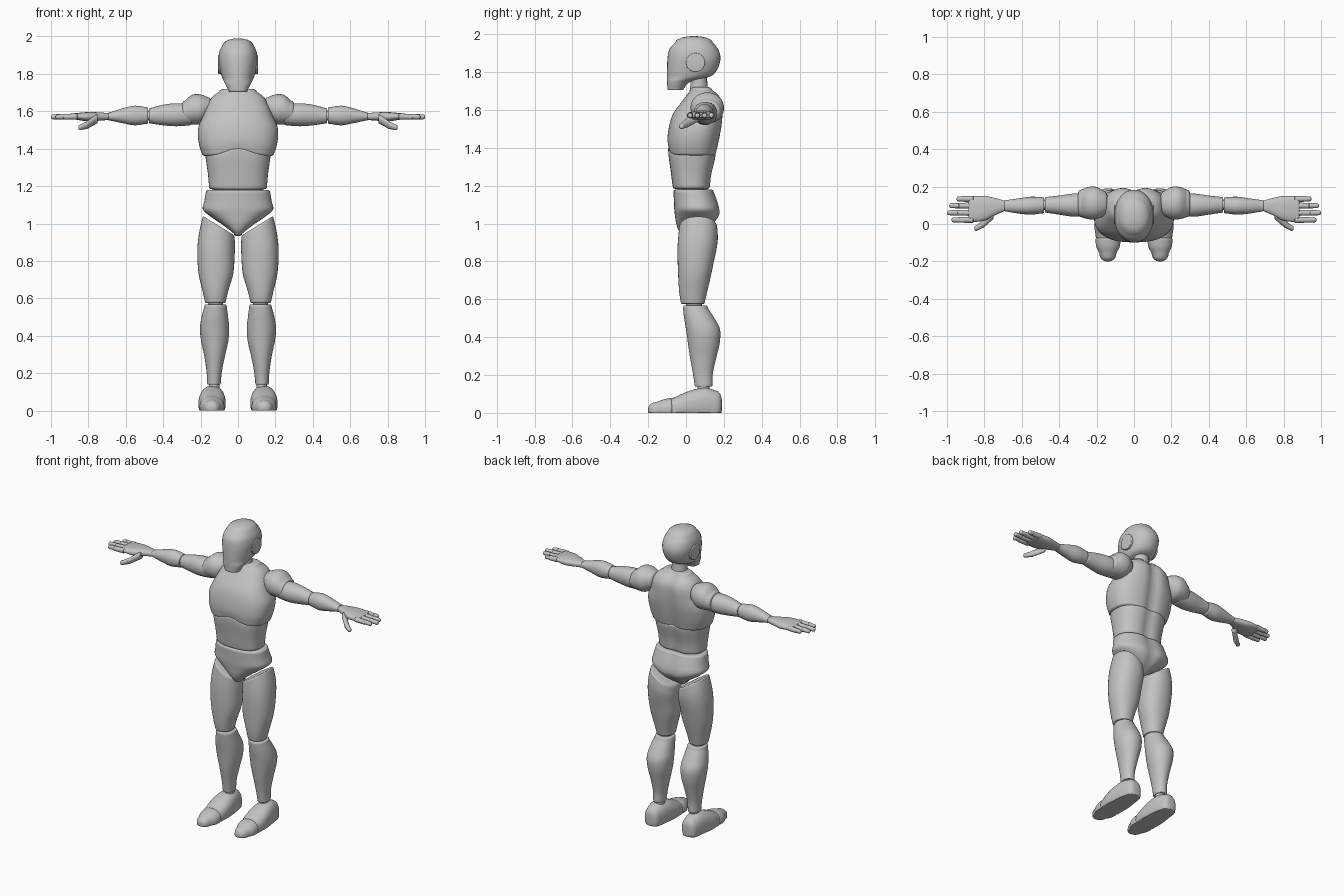
import bpy, bmesh, math
from mathutils import Vector

grey = bpy.data.materials.new("matte_grey")
grey.diffuse_color = (0.55, 0.55, 0.55, 1)
AXES = {'X': (0, 1, 2), 'Y': (1, 0, 2), 'Z': (2, 0, 1)}


def spline(p0, p1, p2, p3, t):
    return [0.5 * (2*b + (c - a)*t + (2*a - 5*b + 4*c - d)*t*t + (3*b - a - 3*c + d)*t**3)
            for a, b, c, d in zip(p0, p1, p2, p3)]


def loft(name, axis, rows, power=2.2, ends=((0.012, 0.12), (0.012, 0.12)),
         deform=None, side=1, sides=36, steps=4):
    """Smooth skin through rows (position, min a, max a, min b, max b).
    ends: (bulge height, inward share) of the rounding at both ends."""
    pad = [rows[0]] + list(rows) + [rows[-1]]
    path = [spline(*pad[i:i + 4], k / steps)
            for i in range(len(rows) - 1) for k in range(steps)] + [list(rows[-1])]

    def cap(row, direction, height, share):
        out = []
        for deg in (25, 50, 70, 85):
            a = math.radians(deg)
            f = 1 - share * (1 - math.cos(a))
            ca, cb = (row[1] + row[2]) / 2, (row[3] + row[4]) / 2
            out.append([row[0] + direction * height * math.sin(a)]
                       + [ca + (v - ca) * f for v in row[1:3]]
                       + [cb + (v - cb) * f for v in row[3:5]])
        return out
    d = 1 if rows[-1][0] > rows[0][0] else -1
    path = cap(path[0], -d, *ends[0])[::-1] + path + cap(path[-1], d, *ends[1])
    bm = bmesh.new()
    rings = []
    for pos, a0, a1, b0, b1 in path:
        ring = []
        for k in range(sides):
            t = 2 * math.pi * k / sides
            c, s = math.cos(t), math.sin(t)
            co = Vector()
            co[AXES[axis][0]] = pos
            co[AXES[axis][1]] = (a0 + a1)/2 + (a1 - a0)/2 * math.copysign(abs(c)**(2/power), c)
            co[AXES[axis][2]] = (b0 + b1)/2 + (b1 - b0)/2 * math.copysign(abs(s)**(2/power), s)
            if deform:
                deform(co)
            co.x *= side
            ring.append(bm.verts.new(co))
        rings.append(ring)
    for r, q in zip(rings, rings[1:]):
        for k in range(sides):
            n = (k + 1) % sides
            bm.faces.new((r[k], r[n], q[n], q[k]))
    bm.faces.new(rings[0])
    bm.faces.new(rings[-1])
    bmesh.ops.recalc_face_normals(bm, faces=bm.faces)
    mesh = bpy.data.meshes.new(name)
    bm.to_mesh(mesh)
    bm.free()
    mesh.materials.append(grey)
    ob = bpy.data.objects.new(name, mesh)
    bpy.context.collection.objects.link(ob)
    bpy.ops.object.select_all(action='DESELECT')
    ob.select_set(True)
    bpy.context.view_layer.objects.active = ob
    bpy.ops.object.shade_smooth_by_angle(angle=math.radians(45))
    return ob


def sym(z, w, y0, y1):
    return (z, -w, w, y0, y1)


def spine_groove(co, depth):
    if co.y > 0.05:
        co.y -= depth * math.exp(-(co.x / 0.035)**2)


def arch(co, z_from, z_to):
    """Lift the front middle of the rib line."""
    f = min(max((co.z - z_from) / (z_to - z_from), 0), 1)
    if co.y < 0.04:
        co.z += 0.035 * f * math.exp(-(co.x / 0.085)**2) * min((0.04 - co.y) / 0.08, 1)


def chest_shape(co):
    spine_groove(co, 0.02)
    arch(co, 1.50, 1.36)


def belly_shape(co):
    spine_groove(co, 0.014)
    arch(co, 1.22, 1.36)


ROUND = (0.03, 1.0)
FLAT = (0.012, 0.12)

# Head and neck
loft("head", 'Z', [sym(1.712, .052, -.098, -.012), sym(1.75, .07, -.100, .025),
                   sym(1.775, .083, -.100, .125), sym(1.81, .094, -.100, .163),
                   sym(1.87, .104, -.098, .182), sym(1.92, .099, -.088, .170),
                   sym(1.955, .082, -.058, .142)],
     2.2, ((0.008, 0.15), (0.035, 1.0)))
loft("neck", 'Z', [sym(1.66, .06, .01, .13), sym(1.72, .05, .022, .115),
                   sym(1.80, .046, .025, .11)], 2)

# Torso
loft("chest", 'Z', [sym(1.372, .192, -.092, .162), sym(1.43, .210, -.098, .175),
                    sym(1.51, .213, -.090, .190), sym(1.58, .185, -.068, .197),
                    sym(1.64, .160, -.025, .195), sym(1.68, .135, .005, .175),
                    sym(1.705, .10, .025, .145)],
     2.5, (FLAT, (0.015, 0.3)), chest_shape, sides=64)
loft("abdomen", 'Z', [sym(1.195, .155, -.070, .130), sym(1.26, .160, -.080, .138),
                      sym(1.33, .170, -.092, .155), sym(1.36, .174, -.094, .160)],
     2.5, (FLAT, FLAT), belly_shape, sides=64)
loft("waist_core", 'Z', [sym(1.13, .13, -.045, .11), sym(1.22, .13, -.045, .11)], 2.3)
loft("pelvis", 'Z', [sym(1.168, .172, -.066, .150), sym(1.12, .180, -.064, .168),
                     sym(1.075, .188, -.062, .180), sym(1.04, .150, -.058, .178),
                     sym(1.00, .092, -.052, .150), sym(.965, .045, -.040, .105),
                     sym(.945, .022, -.025, .075)],
     2.3, (FLAT, (0.012, 0.8)), lambda co: spine_groove(co, 0.012), sides=48)


def thigh_slope(co):
    """Slant the thigh top down toward the crotch."""
    f = min(max((co.z - 0.80) / 0.22, 0), 1)
    co.z -= f * 0.62 * max(0.19 - co.x, 0)


def sole(co):
    co.z = max(co.z, 0)


for s, tag in ((1, "left"), (-1, "right")):
    # Ear disc
    loft(f"{tag}_ear_disc", 'X', [(.07, .0, .10, 1.80, 1.90), (.103, .0, .10, 1.80, 1.90)],
         2, (FLAT, (0.004, 0.12)), side=s)

    # Leg
    loft(f"{tag}_thigh", 'Z', [(.588, .064, .178, -.028, .100), (.64, .052, .190, -.036, .112),
                               (.74, .024, .212, -.042, .135), (.86, .018, .217, -.045, .158),
                               (.95, .016, .208, -.042, .168), (1.03, .018, .190, -.036, .165)],
         2.2, (FLAT, FLAT), thigh_slope, s)
    loft(f"{tag}_knee_core", 'Z', [(.53, .08, .16, .0, .085), (.61, .08, .16, .0, .085)], 2, side=s)
    loft(f"{tag}_shin", 'Z', [(.150, .092, .165, .045, .140), (.21, .086, .168, .036, .142),
                              (.30, .068, .182, .020, .162), (.37, .052, .197, .010, .178),
                              (.44, .047, .204, .0, .180), (.50, .053, .195, -.010, .150),
                              (.555, .060, .180, -.016, .115)], 2.1, side=s)
    loft(f"{tag}_ankle_core", 'Z', [(.08, .10, .155, .06, .125), (.17, .10, .155, .06, .125)],
         2, side=s)

    # Foot and toe cap
    loft(f"{tag}_foot", 'Y', [(-.065, .073, .205, -.035, .080), (-.01, .066, .212, -.035, .105),
                              (.05, .068, .208, -.035, .126), (.11, .076, .200, -.035, .132),
                              (.155, .086, .190, -.035, .118)],
         2.4, (FLAT, (0.034, 0.7)), sole, s)
    loft(f"{tag}_toe_cap", 'Y', [(-.082, .072, .206, -.035, .078), (-.12, .076, .202, -.035, .071),
                                 (-.155, .094, .186, -.03, .058)],
         2.2, ((0.008, 0.1), (0.045, 0.85)), sole, s)

    # Arm
    loft(f"{tag}_shoulder", 'X', [(.16, .045, .175, 1.56, 1.675), (.20, .026, .198, 1.532, 1.690),
                                  (.245, .026, .198, 1.530, 1.688), (.285, .038, .182, 1.535, 1.655)],
         2.1, ((0.02, 0.6), (0.014, 0.25)), side=s)
    loft(f"{tag}_upper_arm", 'X', [(.26, .042, .165, 1.525, 1.64), (.33, .040, .162, 1.520, 1.643),
                                   (.40, .050, .152, 1.525, 1.635), (.465, .060, .145, 1.535, 1.618)],
         2.1, side=s)
    loft(f"{tag}_elbow_core", 'X', [(.45, .075, .13, 1.55, 1.605), (.51, .075, .13, 1.55, 1.605)],
         2, side=s)
    loft(f"{tag}_forearm", 'X', [(.492, .057, .143, 1.533, 1.622), (.55, .050, .146, 1.525, 1.630),
                                 (.61, .055, .138, 1.535, 1.618), (.68, .066, .128, 1.550, 1.596)],
         2.1, side=s)

    # Hand with four fingers, two segments each
    loft(f"{tag}_palm", 'X', [(.69, .070, .124, 1.554, 1.590), (.74, .048, .138, 1.550, 1.594),
                              (.80, .018, .150, 1.546, 1.596), (.87, .010, .148, 1.556, 1.590)],
         2.5, (FLAT, (0.014, 0.35)), side=s)
    for n, (y, tip) in enumerate(((.022, .975), (.060, 1.0), (.098, .988), (.134, .948))):
        mid = (.875 + tip) / 2 + .004
        for part, a, b, r in (("base", .862, mid, .0165), ("tip", mid + .004, tip - .010, .0145)):
            loft(f"{tag}_finger_{n + 1}_{part}", 'X',
                 [(a, y - r, y + r, 1.572 - r, 1.572 + r), (b, y - r*.9, y + r*.9, 1.57 - r*.9, 1.57 + r*.9)],
                 2, ((0.004, 0.3), (0.004, 0.3) if part == "base" else (0.010, 0.8)),
                 side=s, sides=16)

    # Thumb: base and tip along a slanted line
    for part, p, q, r0, r1 in (("base", (.755, .050, 1.560), (.806, .000, 1.527), .026, .021),
                               ("tip", (.810, -.002, 1.526), (.842, -.022, 1.514), .020, .015)):
        rows = [(x, y - r, y + r, z - r, z + r) for (x, y, z), r in ((p, r0), (q, r1))]
        loft(f"{tag}_thumb_{part}", 'X', rows, 2, ((0.004, 0.3), (0.012, 0.8)), side=s, sides=16)
